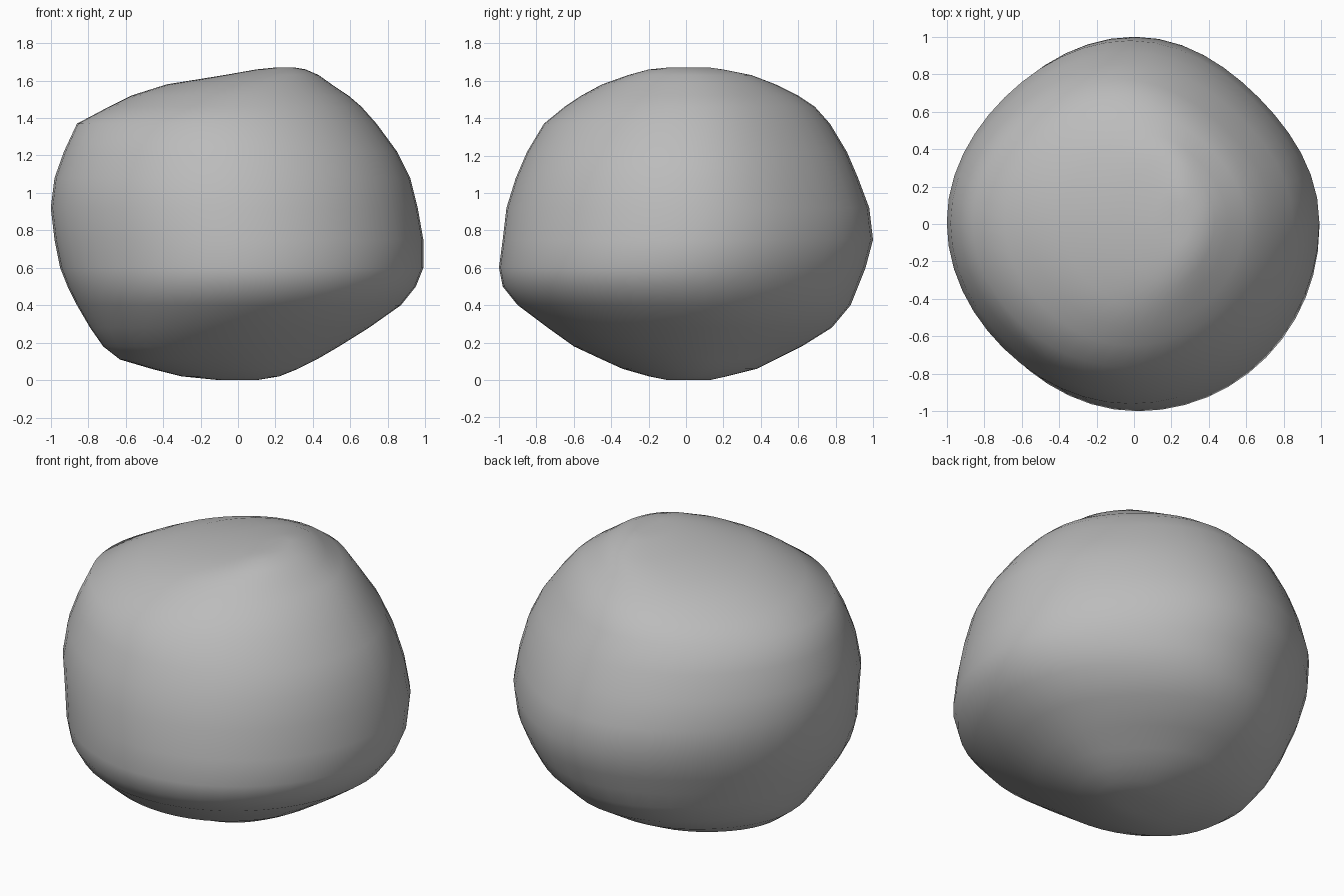
import bpy
import bmesh
import math

default_cube = bpy.data.objects.get("Cube")
if default_cube:
    bpy.data.objects.remove(default_cube, do_unlink=True)

# Boulder extents in hundredths: height, left, right, front, back
LEVELS = [
    (0, -10, 10, -10, 13),
    (2, -30, 22, -20, 22),
    (6, -46, 32, -34, 38),
    (11, -63, 42, -45, 48),
    (18, -72, 54, -60, 62),
    (28, -79, 70, -74, 78),
    (40, -86, 87, -90, 88),
    (50, -91, 95, -98, 92),
    (60, -95, 99, -100, 96),
    (75, -98, 99, -98, 100),
    (92, -100, 96, -96, 98),
    (108, -98, 92, -91, 92),
    (122, -93, 85, -85, 86),
    (137, -86, 74, -76, 77),
    (146, -69, 66, -65, 69),
    (152, -57, 59, -56, 60),
    (158, -38, 50, -45, 48),
    (163, -7, 43, -31, 35),
    (166, 10, 36, -20, 20),
    (167, 20, 30, -10, 13),
]
SEGMENTS = 48
# How far each diagonal corner is worn in, counter-clockwise from back +x
CORNER_WEAR = (0.05, 0.03, 0.02, 0.0)


def corner_factor(angle, height):
    """Wear the diagonals, with a low bulge on the front -x corner."""
    quadrant = int(angle / (math.pi / 2)) % 4
    wear = CORNER_WEAR[quadrant]
    if quadrant == 2:
        wear -= 0.07 * max(0.0, 1 - height / 0.6)
    return 1 - wear * math.sin(2 * angle) ** 2


def make_ring(bm, level):
    """Add one closed, near-elliptical horizontal section."""
    z, left, right, front, back = (value / 100 for value in level)
    centre_x, centre_y = (left + right) / 2, (front + back) / 2
    radius_x, radius_y = (right - left) / 2, (back - front) / 2
    ring = []
    for i in range(SEGMENTS):
        angle = math.tau * i / SEGMENTS
        factor = corner_factor(angle, z)
        x = centre_x + radius_x * factor * math.cos(angle)
        y = centre_y + radius_y * factor * math.sin(angle)
        ring.append(bm.verts.new((x, y, z)))
    return ring


# Stone colour
stone = bpy.data.materials.new("stone_grey")
stone.use_nodes = True
grey = (0.5, 0.5, 0.5, 1.0)
stone.diffuse_color = grey
shader = next(n for n in stone.node_tree.nodes if n.type == "BSDF_PRINCIPLED")
shader.inputs["Base Color"].default_value = grey
shader.inputs["Roughness"].default_value = 0.9

# Boulder body, lofted from the sections and capped
bm = bmesh.new()
rings = [make_ring(bm, level) for level in LEVELS]
for lower, upper in zip(rings, rings[1:]):
    for i in range(SEGMENTS):
        j = (i + 1) % SEGMENTS
        bm.faces.new((lower[i], lower[j], upper[j], upper[i]))
bm.faces.new(list(reversed(rings[0])))
bm.faces.new(rings[-1])
bmesh.ops.recalc_face_normals(bm, faces=bm.faces)
for face in bm.faces:
    face.smooth = True

mesh = bpy.data.meshes.new("boulder")
bm.to_mesh(mesh)
bm.free()
mesh.materials.append(stone)
boulder = bpy.data.objects.new("boulder", mesh)
bpy.context.collection.objects.link(boulder)
